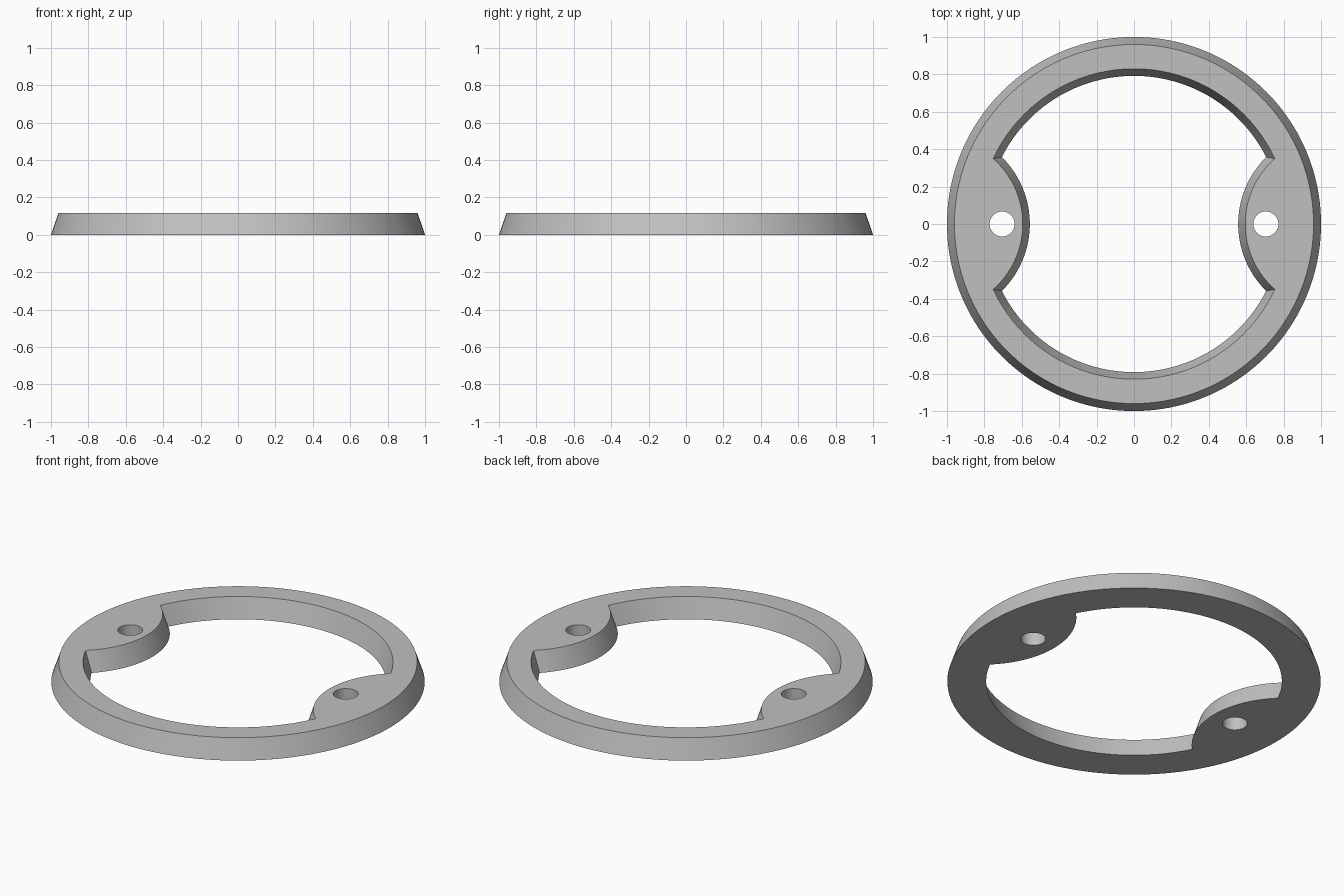
import bpy
import bmesh
from math import sin, cos, pi, atan2, sqrt

if "Cube" in bpy.data.objects:
    bpy.data.objects.remove(bpy.data.objects["Cube"], do_unlink=True)

HEIGHT = 0.117
LOBE_CENTRE = 1.06   # centre of the arc that bounds each screw lobe
HOLE_X, HOLE_R = 0.705, 0.067


def arc(cx, radius, start, end, steps):
    """Points on an arc centred on the x axis, without the last one."""
    angles = [start + (end - start) * i / steps for i in range(steps)]
    return [(cx + radius * cos(a), radius * sin(a)) for a in angles]


def opening(ring_r, lobe_r):
    """Round opening with a lobe bulging in from each side."""
    x = (ring_r**2 - lobe_r**2 + LOBE_CENTRE**2) / (2 * LOBE_CENTRE)
    y = sqrt(ring_r**2 - x**2)
    a, b = atan2(y, x), atan2(y, LOBE_CENTRE - x)
    half = arc(0, ring_r, a, pi - a, 64) + arc(-LOBE_CENTRE, lobe_r, b, -b, 40)
    return half + [(-px, -py) for px, py in half]


def level_loops(outer_r, ring_r, lobe_r):
    holes = [arc(s * HOLE_X, HOLE_R, 0, 2 * pi, 40) for s in (-1, 1)]
    return [arc(0, outer_r, 0, 2 * pi, 160), opening(ring_r, lobe_r)] + holes


bm = bmesh.new()


def add_level(loops, z):
    """Boundary loops at one height, filled as a flat cap with holes."""
    rings, edges = [], []
    for points in loops:
        ring = [bm.verts.new((x, y, z)) for x, y in points]
        edges += [bm.edges.new((v, ring[i - 1])) for i, v in enumerate(ring)]
        rings.append(ring)
    bmesh.ops.triangle_fill(bm, edges=edges, use_beauty=True, normal=(0, 0, 1))
    return rings


# Drafted walls between the bottom and top caps
bottom = add_level(level_loops(1.0, 0.792, 0.503), 0)
top = add_level(level_loops(0.96, 0.83, 0.465), HEIGHT)
for low, high in zip(bottom, top):
    for i in range(len(low)):
        bm.faces.new((low[i - 1], low[i], high[i], high[i - 1]))
bmesh.ops.recalc_face_normals(bm, faces=bm.faces)

mesh = bpy.data.meshes.new("mounting_ring")
bm.to_mesh(mesh)
bm.free()
ring = bpy.data.objects.new("mounting_ring", mesh)
bpy.context.collection.objects.link(ring)

# Plain grey finish
grey = bpy.data.materials.new("light grey")
grey.use_nodes = True
colour = (0.53, 0.53, 0.53, 1)
grey.diffuse_color = colour
grey.node_tree.nodes["Principled BSDF"].inputs["Base Color"].default_value = colour
mesh.materials.append(grey)

bpy.context.view_layer.objects.active = ring
ring.select_set(True)
bpy.ops.object.shade_smooth_by_angle(angle=pi / 6)
